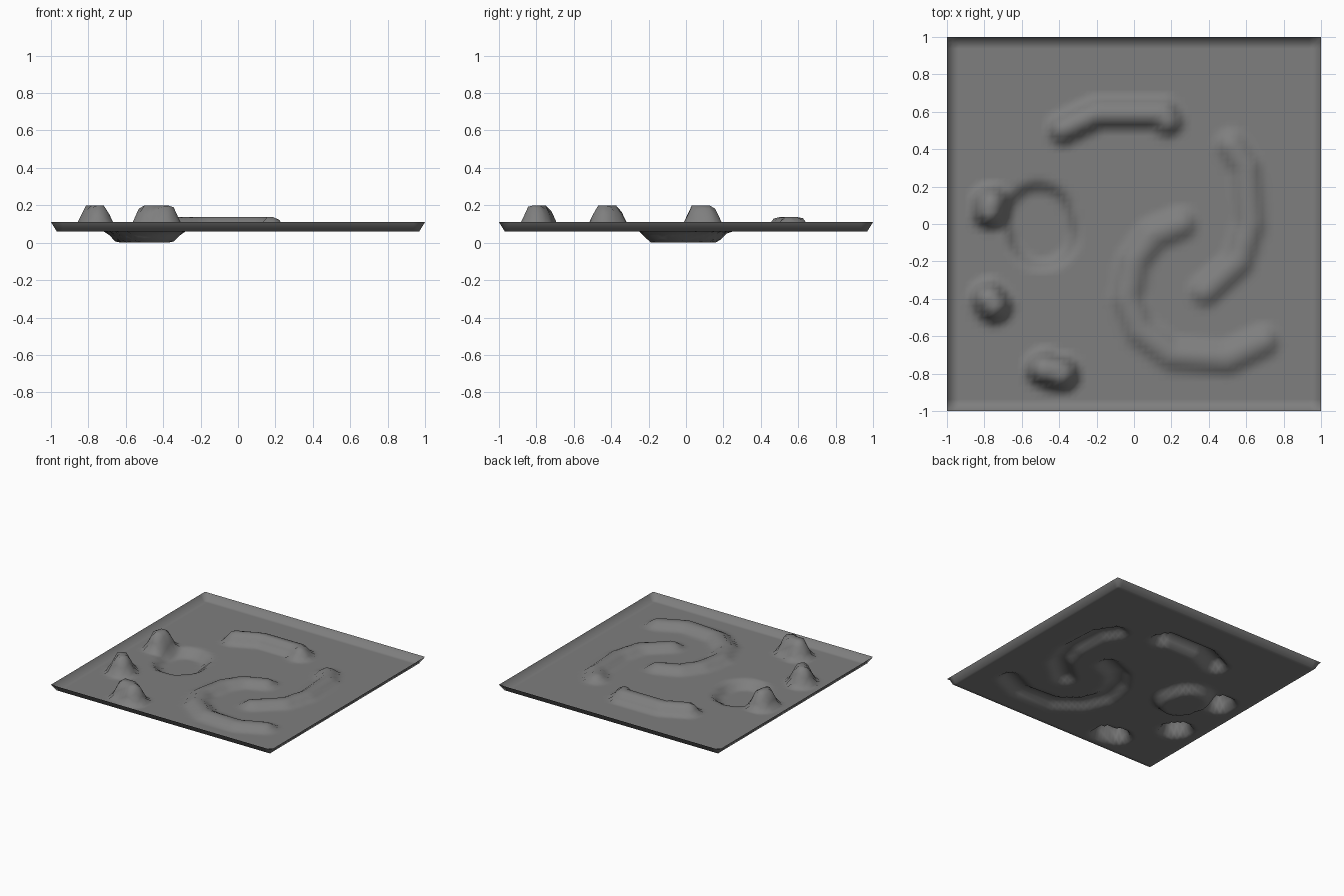
import bpy
import bmesh
from mathutils import Vector

cube = bpy.data.objects.get("Cube")
if cube:
    bpy.data.objects.remove(cube)

BASE = 0.06      # level of the open ground
CELLS = 64       # grid cells per side

# Landforms: (path, height change, flat half-width, foot half-width)
LANDFORMS = [
    # tall hills
    ([(-0.77, 0.07), (-0.765, 0.11)], 0.14, 0.04, 0.105),
    ([(-0.775, -0.4), (-0.75, -0.435)], 0.14, 0.04, 0.105),
    ([(-0.48, -0.775), (-0.39, -0.8)], 0.14, 0.043, 0.105),
    # straight bank at the back
    ([(-0.38, 0.505), (-0.2, 0.59), (0.16, 0.59), (0.18, 0.55)], 0.077, 0.03, 0.09),
    # long curved bank
    ([(0.25, 0.0), (0.1, -0.06), (0.0, -0.2), (-0.04, -0.4), (0.03, -0.57),
      (0.2, -0.7), (0.5, -0.72), (0.69, -0.63)], 0.045, 0.03, 0.095),
    # short curved bank
    ([(0.52, 0.42), (0.6, 0.3), (0.62, 0.0), (0.56, -0.2), (0.38, -0.36)],
     0.045, 0.03, 0.09),
    # sunken hollow
    ([(-0.51, 0.03), (-0.49, -0.05)], -0.06, 0.14, 0.2),
]


def path_distance(point, path):
    """Shortest distance from a point to a polyline."""
    best = 10.0
    for a, b in zip(path, path[1:]):
        a, b = Vector(a), Vector(b)
        d = b - a
        t = max(0.0, min(1.0, (point - a).dot(d) / d.length_squared))
        best = min(best, (point - a - d * t).length)
    return best


def ground_height(x, y):
    point = Vector((x, y))
    z = BASE
    for path, rise, flat, foot in LANDFORMS:
        d = path_distance(point, path)
        z += rise * max(0.0, min(1.0, (foot - d) / (foot - flat)))
    # raised lip along the outer border
    inner = 1.0 - 2.0 / CELLS
    edge = max(abs(x), abs(y))
    return z + 0.05 * max(0.0, (edge - inner) / (1.0 - inner))


# Terrain sheet
bm = bmesh.new()
bmesh.ops.create_grid(bm, x_segments=CELLS, y_segments=CELLS, size=1.0)
for v in bm.verts:
    v.co.z = ground_height(v.co.x, v.co.y)
for f in bm.faces:
    f.smooth = True
mesh = bpy.data.meshes.new("terrain")
bm.to_mesh(mesh)
bm.free()
terrain = bpy.data.objects.new("terrain", mesh)
bpy.context.collection.objects.link(terrain)

# Plain grey ground
grey = bpy.data.materials.new("ground_grey")
grey.use_nodes = True
colour = (0.21, 0.21, 0.21, 1.0)
grey.diffuse_color = colour
grey.node_tree.nodes["Principled BSDF"].inputs["Base Color"].default_value = colour
mesh.materials.append(grey)
